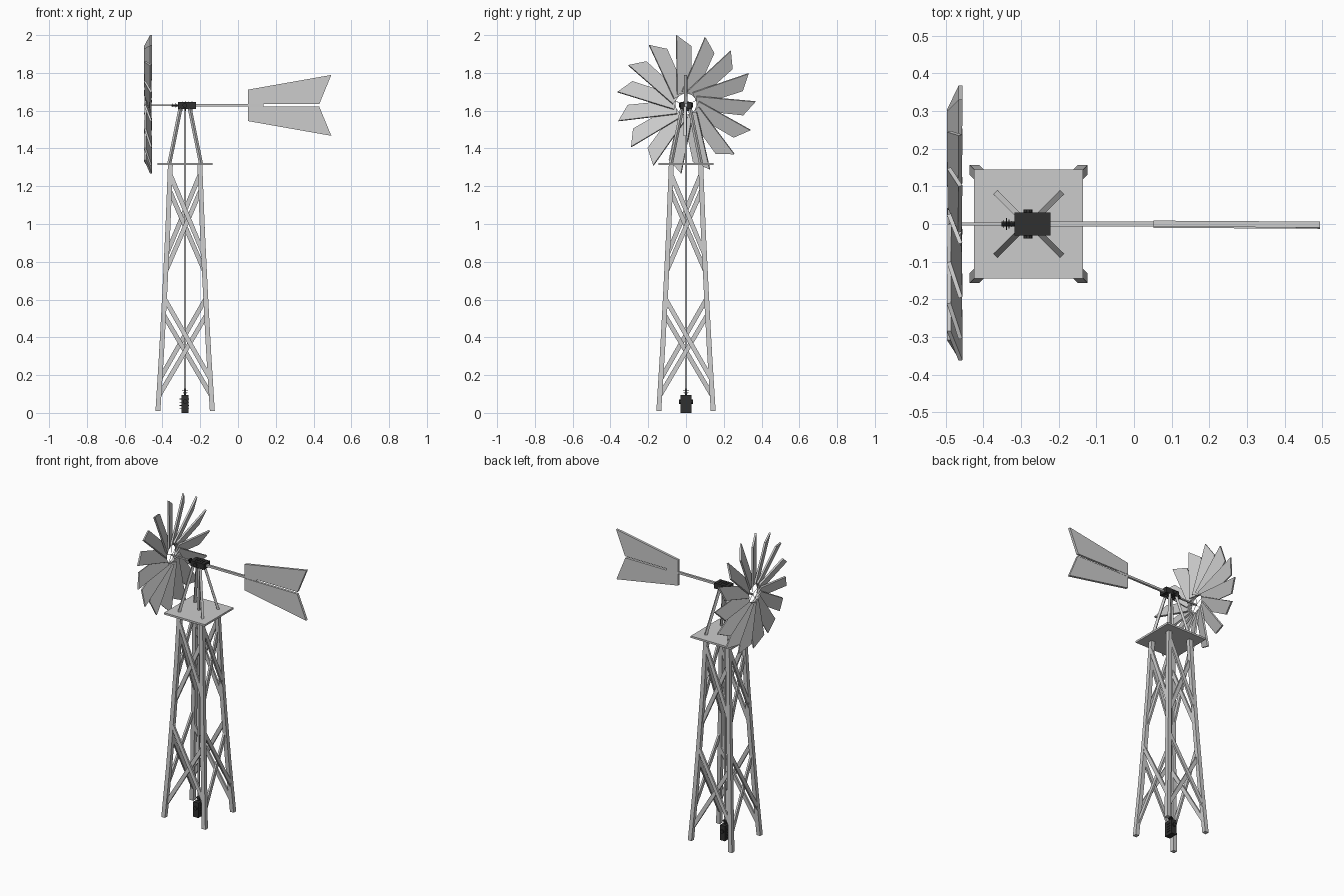
import bpy, bmesh, math
from mathutils import Vector, Matrix

if "Cube" in bpy.data.objects:
    bpy.data.objects.remove(bpy.data.objects["Cube"])

CX = -0.28          # tower axis
AX = 1.628          # shaft height
dark = bpy.data.materials.new("dark_metal")
dark.diffuse_color = (0.03, 0.03, 0.03, 1)
dark.use_nodes = True
dark.node_tree.nodes["Principled BSDF"].inputs["Base Color"].default_value = dark.diffuse_color


def finish(name, bm, mat=None):
    bmesh.ops.recalc_face_normals(bm, faces=bm.faces)
    me = bpy.data.meshes.new(name)
    bm.to_mesh(me)
    bm.free()
    ob = bpy.data.objects.new(name, me)
    bpy.context.collection.objects.link(ob)
    if mat:
        me.materials.append(mat)
    return ob


def loft(bm, rings):
    vs = [[bm.verts.new(p) for p in r] for r in rings]
    n = len(vs[0])
    for a, b in zip(vs, vs[1:]):
        for i in range(n):
            bm.faces.new((a[i], a[(i + 1) % n], b[(i + 1) % n], b[i]))
    bm.faces.new(vs[0])
    bm.faces.new(vs[-1])


def beam(bm, a, b, w, t, side):
    """Rectangular bar from a to b; t is measured along 'side'."""
    a, b, s = Vector(a), Vector(b), Vector(side)
    d = (b - a).normalized()
    u = d.cross(s).normalized()
    s = u.cross(d)
    off = [u * w / 2 * i + s * t / 2 * j for i, j in ((1, 1), (-1, 1), (-1, -1), (1, -1))]
    loft(bm, [[a + o for o in off], [b + o for o in off]])


def box(bm, c, size):
    bmesh.ops.create_cube(bm, size=1, matrix=Matrix.Translation(c) @ Matrix.Diagonal((*size, 1)))


def rod(bm, a, b, r, n=10):
    a, b = Vector(a), Vector(b)
    d = b - a
    rot = d.to_track_quat('Z', 'Y').to_matrix().to_4x4()
    bmesh.ops.create_cone(bm, cap_ends=True, segments=n, radius1=r, radius2=r, depth=d.length,
                          matrix=Matrix.Translation((a + b) / 2) @ rot)


def bar_object(name, a, b, w):
    bm = bmesh.new()
    beam(bm, a, b, w, w, (0, 1, 0))
    finish(name, bm)


# Tower legs: gently curved inwards towards the platform
LEG = [(0.01, 0.144), (0.33, 0.124), (0.65, 0.107), (0.98, 0.091), (1.315, 0.078)]


def leg_off(z):
    for (z0, h0), (z1, h1) in zip(LEG, LEG[1:]):
        if z <= z1:
            return h0 + (h1 - h0) * (z - z0) / (z1 - z0)
    return LEG[-1][1]


for k, (sx, sy) in enumerate(((1, 1), (-1, 1), (-1, -1), (1, -1))):
    bm = bmesh.new()
    w = 0.013
    loft(bm, [[(CX + sx * h + i * w, sy * h + j * w, z)
               for i, j in ((1, 1), (-1, 1), (-1, -1), (1, -1))] for z, h in LEG])
    finish(f"tower_leg_{k + 1}", bm)

    # Struts from the platform up to the gearbox
    bm = bmesh.new()
    beam(bm, (CX + sx * 0.084, sy * 0.08, 1.318), (CX + sx * 0.024, sy * 0.02, 1.615),
         0.015, 0.015, (sx, sy, 0))
    finish(f"head_strut_{k + 1}", bm)

# Staggered cross braces: one falling bar and one lower rising bar per panel
for k in range(4):
    bm = bmesh.new()
    for z0, z1, s in ((0.18, 0.605, -1), (0.09, 0.52, 1), (0.84, 1.265, -1), (0.75, 1.18, 1)):
        h0, h1, depth = leg_off(z0), leg_off(z1), 0.006 * s
        beam(bm, (-s * h0, -h0 + depth, z0), (s * h1, -h1 + depth, z1), 0.024, 0.012, (0, 1, 0))
    bm.transform(Matrix.Translation((CX, 0, 0)) @ Matrix.Rotation(k * math.pi / 2, 4, 'Z'))
    finish(f"cross_braces_{k + 1}", bm)

# Platform
bm = bmesh.new()
box(bm, (CX, 0, 1.318), (0.29, 0.29, 0.012))
finish("platform", bm)


# Ribbed gear housing: built along +z, then placed by a matrix
def housing(name, mat):
    bm = bmesh.new()
    box(bm, (0, 0, 0.048), (0.036, 0.06, 0.096))
    for y in (-1, 1):
        rod(bm, (0, y * 0.028, 0.06), (0, y * 0.038, 0.06), 0.012)
    for i in range(4):
        box(bm, (-0.004, 0, 0.022 + i * 0.017), (0.05, 0.03, 0.004))
    for i, r in enumerate((0.008, 0.012, 0.016, 0.010)):
        z = 0.103 + i * 0.007
        rod(bm, (0, 0, z - 0.001), (0, 0, z + 0.001), r)
    rod(bm, (0, 0, 0.09), (0, 0, 0.13), 0.006)
    bm.transform(mat)
    finish(name, bm, dark)


housing("ground_pump", Matrix.Translation((CX, 0, 0)))
housing("gearbox", Matrix.Translation((-0.222, 0, AX)) @ Matrix.Rotation(-math.pi / 2, 4, 'Y'))

# Long rods
bar_object("pump_rod", (CX, 0, 0.1), (CX, 0, 1.62), 0.01)
bar_object("rotor_shaft", (-0.478, 0, AX), (-0.31, 0, AX), 0.009)
bar_object("tail_boom", (-0.24, 0, AX), (0.135, 0, AX), 0.014)

# Tail vane: two mirrored plates
for name, s, y in (("tail_vane_upper", 1, 0.001), ("tail_vane_lower", -1, -0.002)):
    bm = bmesh.new()
    pts = [(0.052, 0.006), (0.052, 0.083), (0.494, 0.161), (0.430, 0.006)]
    loft(bm, [[(x, y + d - 0.006 * (x - 0.05), AX + s * z) for x, z in pts]
              for d in (-0.008, 0.008)])
    finish(name, bm)

# Rotor: 15 pitched, skewed, overlapping blades
RZ = 1.635
# along blade, across blade, depth in x
blade = [(0.058, -0.024, -0.490), (0.308, -0.018, -0.492),
         (0.363, 0.061, -0.461), (0.050, 0.048, -0.463)]
p = [Vector((x, v, u)) for u, v, x in blade]
nrm = (p[1] - p[0]).cross(p[2] - p[1]).normalized() * 0.0055
bm = bmesh.new()
for k in range(15):
    ang = math.radians(98 - 9.5 + 24 * k)
    c, s = math.cos(ang), math.sin(ang)
    loft(bm, [[(q.x, q.z * c - q.y * s, RZ + q.z * s + q.y * c)
               for q in (v + nrm * side for v in p)] for side in (-1, 1)])
finish("rotor_blades", bm)

# Thin hub wires tying the blades to the shaft
bm = bmesh.new()
for k in range(0, 15, 3):
    a = math.radians(92 + 24 * k)
    rod(bm, (-0.474, 0, AX), (-0.474, 0.06 * math.cos(a), RZ + 0.06 * math.sin(a)), 0.0015, n=4)
finish("hub_wires", bm)
